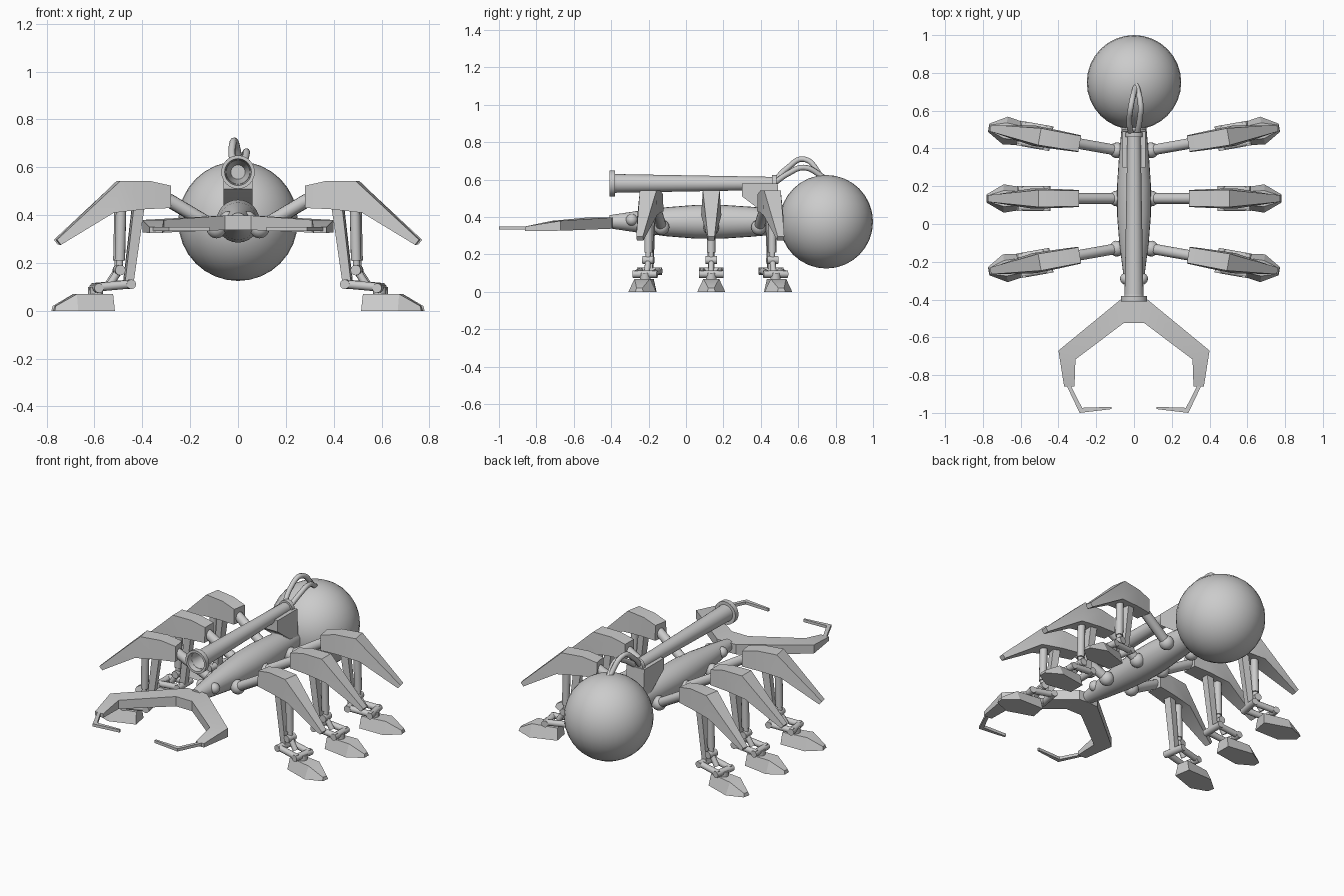
import bpy, bmesh
from math import radians, sin, cos, tau
from mathutils import Matrix, Vector

cube = bpy.data.objects.get("Cube")
if cube:
    bpy.data.objects.remove(cube, do_unlink=True)

IDENT = Matrix.Identity(4)
parts = []


def finish(name, bm, mat=IDENT, mirror=False):
    bmesh.ops.recalc_face_normals(bm, faces=bm.faces)
    bm.transform(mat)
    mesh = bpy.data.meshes.new(name)
    bm.to_mesh(mesh)
    bm.free()
    obj = bpy.data.objects.new(name, mesh)
    bpy.context.collection.objects.link(obj)
    if mirror:
        obj.modifiers.new("Mirror", 'MIRROR').use_axis[0] = True
    parts.append(obj)
    return obj


def loft(name, rings, mat=IDENT, mirror=False, cap_start=True):
    """Bridge equal-sized rings of points and cap the ends."""
    bm = bmesh.new()
    loops = [[bm.verts.new(p) for p in ring] for ring in rings]
    n = len(loops[0])
    for a, b in zip(loops, loops[1:]):
        for i in range(n):
            j = (i + 1) % n
            bm.faces.new((a[i], a[j], b[j], b[i]))
    if cap_start:
        bm.faces.new(loops[0])
    bm.faces.new(loops[-1])
    return finish(name, bm, mat, mirror)


def lathe(name, profile, z, sides=24):
    """Turn (y, radius) pairs around a lengthwise axis at height z."""
    angles = [tau * i / sides for i in range(sides)]
    return loft(name, [[(r * cos(a), y, z + r * sin(a)) for a in angles]
                       for y, r in profile])


def rod(name, a, b, r1, r2=None, mat=IDENT, sides=12):
    a, b = Vector(a), Vector(b)
    d = b - a
    bm = bmesh.new()
    place = Matrix.Translation((a + b) / 2) @ d.to_track_quat('Z', 'Y').to_matrix().to_4x4()
    bmesh.ops.create_cone(bm, cap_ends=True, segments=sides, radius1=r1,
                          radius2=r1 if r2 is None else r2, depth=d.length, matrix=place)
    return finish(name, bm, mat, True)


def ball(name, centre, r, mat=IDENT, mirror=True, segs=16):
    bm = bmesh.new()
    bmesh.ops.create_uvsphere(bm, u_segments=segs, v_segments=segs // 2, radius=r,
                              matrix=Matrix.Translation(centre))
    return finish(name, bm, mat, mirror)


def beam(name, sections, mat):
    """Box sections across x: (x_top, z_top, w_top, x_bottom, z_bottom, w_bottom)."""
    return loft(name, [[(xt, -wt, zt), (xt, wt, zt), (xb, wb, zb), (xb, -wb, zb)]
                       for xt, zt, wt, xb, zb, wb in sections], mat, True)


def plate(name, sections, cap_start=True):
    """Flat bent arm: (outer_xy, inner_xy, z_top, z_bottom)."""
    return loft(name, [[(*o, t), (*i, t), (*i, b), (*o, b)]
                       for o, i, t, b in sections], IDENT, True, cap_start)


# Abdomen, thorax and eyes
ball("abdomen", (0, 0.75, 0.375), 0.25, mirror=False, segs=32)
lathe("thorax", [(-0.41, 0.035), (-0.27, 0.056), (-0.1, 0.078), (0.05, 0.09),
                 (0.2, 0.09), (0.35, 0.08), (0.53, 0.064)], 0.375)
ball("eye", (0.042, -0.29, 0.385), 0.032)

# Mandibles
plate("mandible", [((0, -0.39), (0, -0.525), 0.398, 0.338),
                   ((0.065, -0.395), (0.055, -0.525), 0.398, 0.338),
                   ((0.4, -0.67), (0.31, -0.717), 0.38, 0.327),
                   ((0.37, -0.86), (0.315, -0.86), 0.35, 0.326)], False)
plate("mandible_tip", [((0.357, -0.855), (0.335, -0.855), 0.35, 0.333),
                       ((0.288, -1.0), (0.275, -0.973), 0.35, 0.333),
                       ((0.12, -0.98), (0.12, -0.968), 0.35, 0.333)])

# Cannon with flared muzzle, its mount and feed cables
lathe("cannon", [(-0.25, 0.03), (-0.41, 0.056), (-0.41, 0.07), (-0.38, 0.07),
                 (-0.38, 0.05), (0.46, 0.035), (0.46, 0.046), (0.485, 0.046)], 0.58)
loft("cannon_mount", [[(x, 0.3, 0.58), (x, 0.49, 0.58), (x, 0.5, 0.41),
                       (x, 0.42, 0.42), (x, 0.3, 0.51)] for x in (-0.06, 0.06)])


def cable(name, points):
    curve = bpy.data.curves.new(name, 'CURVE')
    curve.dimensions = '3D'
    curve.bevel_depth = 0.015
    curve.bevel_resolution = 2
    curve.resolution_u = 6
    spline = curve.splines.new('BEZIER')
    spline.bezier_points.add(len(points) - 1)
    for bp, p in zip(spline.bezier_points, points):
        bp.co = p
        bp.handle_left_type = bp.handle_right_type = 'AUTO'
    bpy.context.collection.objects.link(bpy.data.objects.new(name, curve))


cable("cable_high", [(-0.015, 0.47, 0.59), (-0.025, 0.54, 0.66),
                     (-0.015, 0.63, 0.71), (0.01, 0.73, 0.61)])
cable("cable_low", [(0.015, 0.47, 0.58), (0.03, 0.55, 0.635),
                    (0.035, 0.63, 0.665), (0.012, 0.74, 0.61)])

# Three pairs of legs, splayed front and rear
for label, hip_y, angle in (("front", -0.13, -10), ("middle", 0.135, 0), ("rear", 0.39, 10)):
    m = (Matrix.Translation((0.09, hip_y, 0)) @ Matrix.Rotation(radians(angle), 4, 'Z')
         @ Matrix.Translation((-0.09, 0, 0)))
    p = label + "_leg_"
    ball(p + "hip", (0.09, 0, 0.345), 0.042, m)
    rod(p + "arm", (0.09, 0, 0.345), (0.33, 0, 0.485), 0.028, mat=m)
    beam(p + "armour", [(0.29, 0.523, 0.042, 0.29, 0.43, 0.045),
                        (0.38, 0.543, 0.043, 0.4, 0.425, 0.05),
                        (0.506, 0.543, 0.045, 0.535, 0.41, 0.054),
                        (0.77, 0.297, 0.018, 0.753, 0.276, 0.018)], m)
    # Shin bar and piston
    beam(p + "shin", [(0.445, 0.43, 0.022, 0.4, 0.43, 0.022),
                      (0.482, 0.11, 0.018, 0.446, 0.11, 0.018)], m)
    rod(p + "piston_sleeve", (0.495, 0, 0.43), (0.5, 0, 0.21), 0.022, mat=m)
    rod(p + "piston_rod", (0.5, 0, 0.22), (0.505, 0, 0.15), 0.015, mat=m)
    rod(p + "piston_pin", (0.503, -0.03, 0.17), (0.503, 0.03, 0.17), 0.022, mat=m)
    rod(p + "piston_link", (0.503, 0, 0.17), (0.545, 0, 0.105), 0.016, mat=m)
    # Ankle bars, pins and foot
    for side, y in (("a", -0.048), ("b", 0.048)):
        rod(p + "ankle_bar_" + side, (0.455, y, 0.112), (0.61, y, 0.098), 0.018, mat=m)
    for end, x, z in (("inner", 0.463, 0.111), ("outer", 0.6, 0.095)):
        rod(p + end + "_pin", (x, -0.066, z), (x, 0.066, z), 0.02, mat=m)
    rod(p + "ankle_post", (0.6, 0, 0.1), (0.6, 0, 0.05), 0.028, mat=m)
    beam(p + "foot", [(0.535, 0.07, 0.035, 0.53, 0, 0.05),
                      (0.69, 0.07, 0.042, 0.69, 0, 0.075),
                      (0.775, 0.02, 0.015, 0.78, 0, 0.022)], m)

# Smooth round parts, keep hard edges crisp
bpy.ops.object.select_all(action='DESELECT')
for obj in parts:
    obj.select_set(True)
bpy.context.view_layer.objects.active = parts[0]
bpy.ops.object.shade_smooth_by_angle(angle=radians(32))
